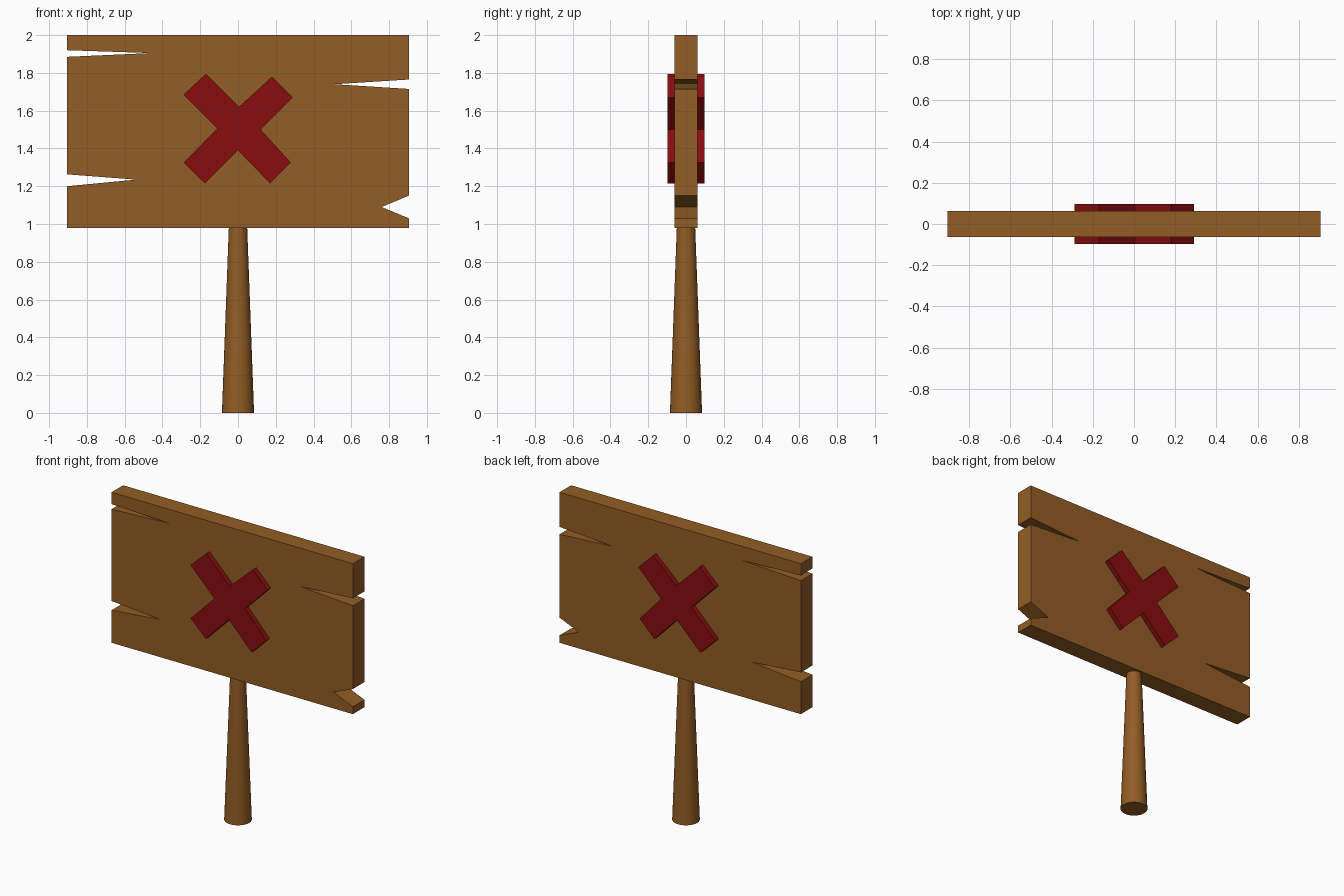
import bpy
import bmesh
import math

cube = bpy.data.objects.get("Cube")
if cube:
    bpy.data.objects.remove(cube, do_unlink=True)


def material(name, rgb):
    mat = bpy.data.materials.new(name)
    mat.use_nodes = True
    mat.diffuse_color = (*rgb, 1)
    mat.node_tree.nodes["Principled BSDF"].inputs["Base Color"].default_value = (*rgb, 1)
    return mat


wood = material("brown wood", (0.29, 0.11, 0.018))
paint = material("dark red paint", (0.25, 0.004, 0.005))


def slab(name, outline, half_depth, mat):
    """Extrude an x-z outline symmetrically along y."""
    bm = bmesh.new()
    face = bm.faces.new([bm.verts.new((x, -half_depth, z)) for x, z in outline])
    grown = bmesh.ops.extrude_face_region(bm, geom=[face], use_keep_orig=True)
    for v in grown["geom"]:
        if isinstance(v, bmesh.types.BMVert):
            v.co.y = half_depth
    bmesh.ops.recalc_face_normals(bm, faces=bm.faces)
    mesh = bpy.data.meshes.new(name)
    bm.to_mesh(mesh)
    bm.free()
    mesh.materials.append(mat)
    obj = bpy.data.objects.new(name, mesh)
    bpy.context.collection.objects.link(obj)
    return obj


# Board with splits: each is (lower lip z, tip x, tip z, upper lip z)
EDGE, BOTTOM, TOP = 0.905, 0.98, 2.0
left_splits = [(1.03, 0.76, 1.09, 1.15), (1.715, 0.51, 1.74, 1.765)]
right_splits = [(1.2, -0.54, 1.235, 1.263), (1.885, -0.46, 1.905, 1.92)]


def split_side(edge, splits):
    points = [(edge, BOTTOM)]
    for low, tip_x, tip_z, high in splits:
        points += [(edge, low), (tip_x, tip_z), (edge, high)]
    return points + [(edge, TOP)]


board = split_side(EDGE, left_splits) + split_side(-EDGE, right_splits)[::-1]
slab("board", board, 0.062, wood)

# Slightly uneven painted cross passing through the board
cross = [(-0.17, 1.795), (-0.288, 1.685), (-0.11, 1.505), (-0.288, 1.325),
         (-0.175, 1.215), (0.0, 1.39), (0.17, 1.215), (0.28, 1.325),
         (0.12, 1.5), (0.29, 1.67), (0.18, 1.78), (0.005, 1.62)]
slab("cross", cross, 0.097, paint)

# Tapered round post
bpy.ops.mesh.primitive_cone_add(vertices=32, radius1=0.085, radius2=0.048,
                                depth=1.0, location=(0, 0, 0.5))
post = bpy.context.object
post.name = "post"
post.data.materials.append(wood)
bpy.ops.object.shade_smooth_by_angle(angle=math.radians(35))
